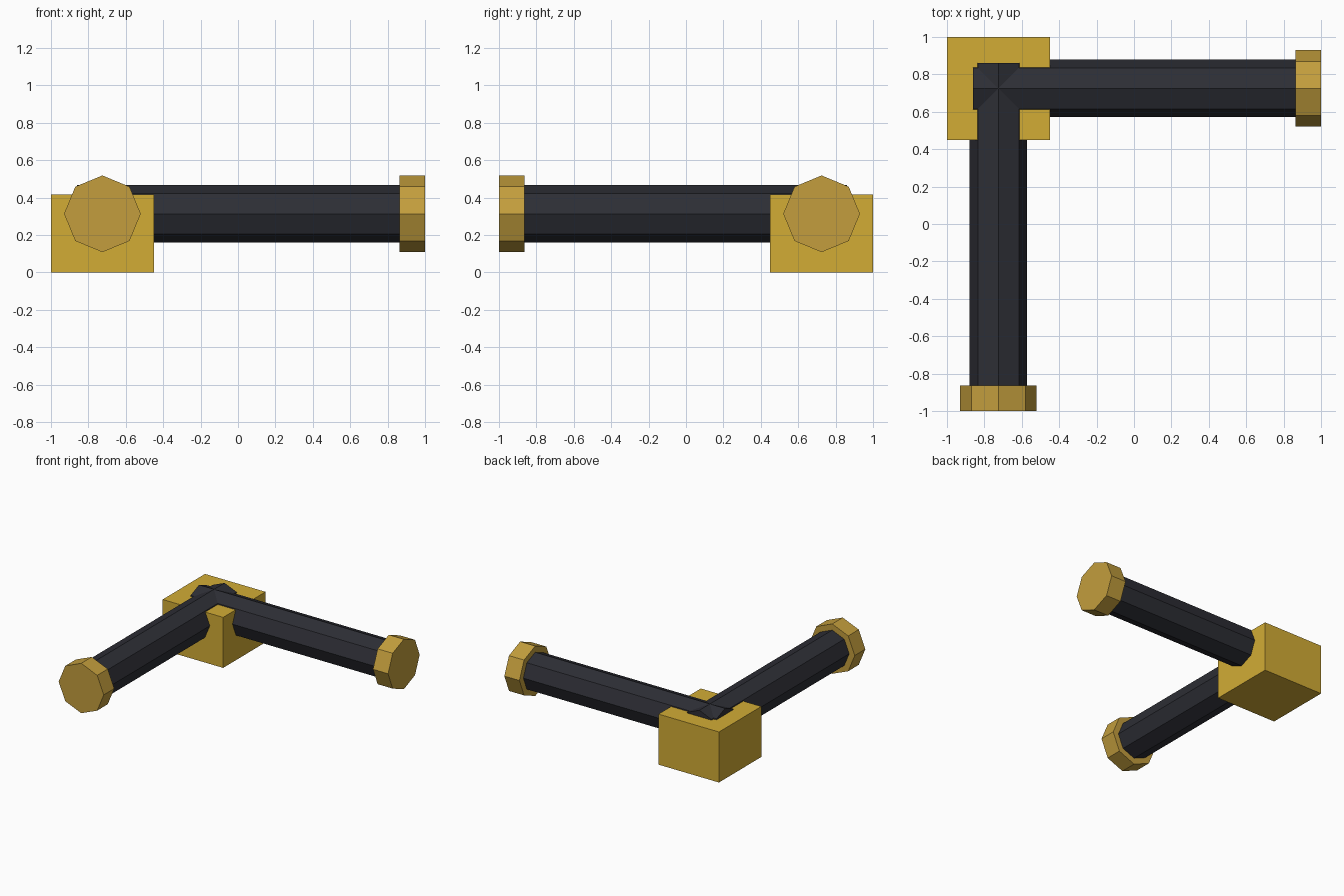
import bpy
import math
from mathutils import Matrix, Vector

if "Cube" in bpy.data.objects:
    bpy.data.objects.remove(bpy.data.objects["Cube"], do_unlink=True)


def material(name, rgb):
    # 8-bit colour to linear
    lin = [((c / 255 + 0.055) / 1.055) ** 2.4 for c in rgb]
    m = bpy.data.materials.new(name)
    m.use_nodes = True
    m.diffuse_color = (*lin, 1)
    m.node_tree.nodes["Principled BSDF"].inputs["Base Color"].default_value = (*lin, 1)
    return m


GOLD = material("bright gold", (210, 172, 53))
BRASS = material("dull brass", (195, 158, 61))
DARK = material("dark steel", (45, 46, 53))

CORNER = Vector((-0.725, 0.725, 0.313))  # where the two bar axes meet


def bar(name, direction, start, end, radius, mat):
    """Octagonal prism along an axis through CORNER, with an edge on top."""
    d = Vector(direction)
    bpy.ops.mesh.primitive_cylinder_add(vertices=8, radius=radius, depth=end - start)
    ob = bpy.context.object
    ob.name = name
    turn = d.to_track_quat('Z', 'Y').to_matrix().to_4x4()
    ob.data.transform(Matrix.Translation(CORNER + d * (start + end) / 2) @ turn)
    ob.data.materials.append(mat)
    return ob


# Corner block
bpy.ops.mesh.primitive_cube_add(size=1, location=(-0.725, 0.725, 0.2075))
block = bpy.context.object
block.name = "corner_block"
block.scale = (0.55, 0.55, 0.415)
block.data.materials.append(GOLD)

# Two arms, each a bar with an end cap
for side, direction in (("left", (1, 0, 0)), ("front", (0, -1, 0))):
    bar(side + "_bar", direction, -0.137, 1.62, 0.154, DARK)
    bar(side + "_end_cap", direction, 1.588, 1.725, 0.205, BRASS)
